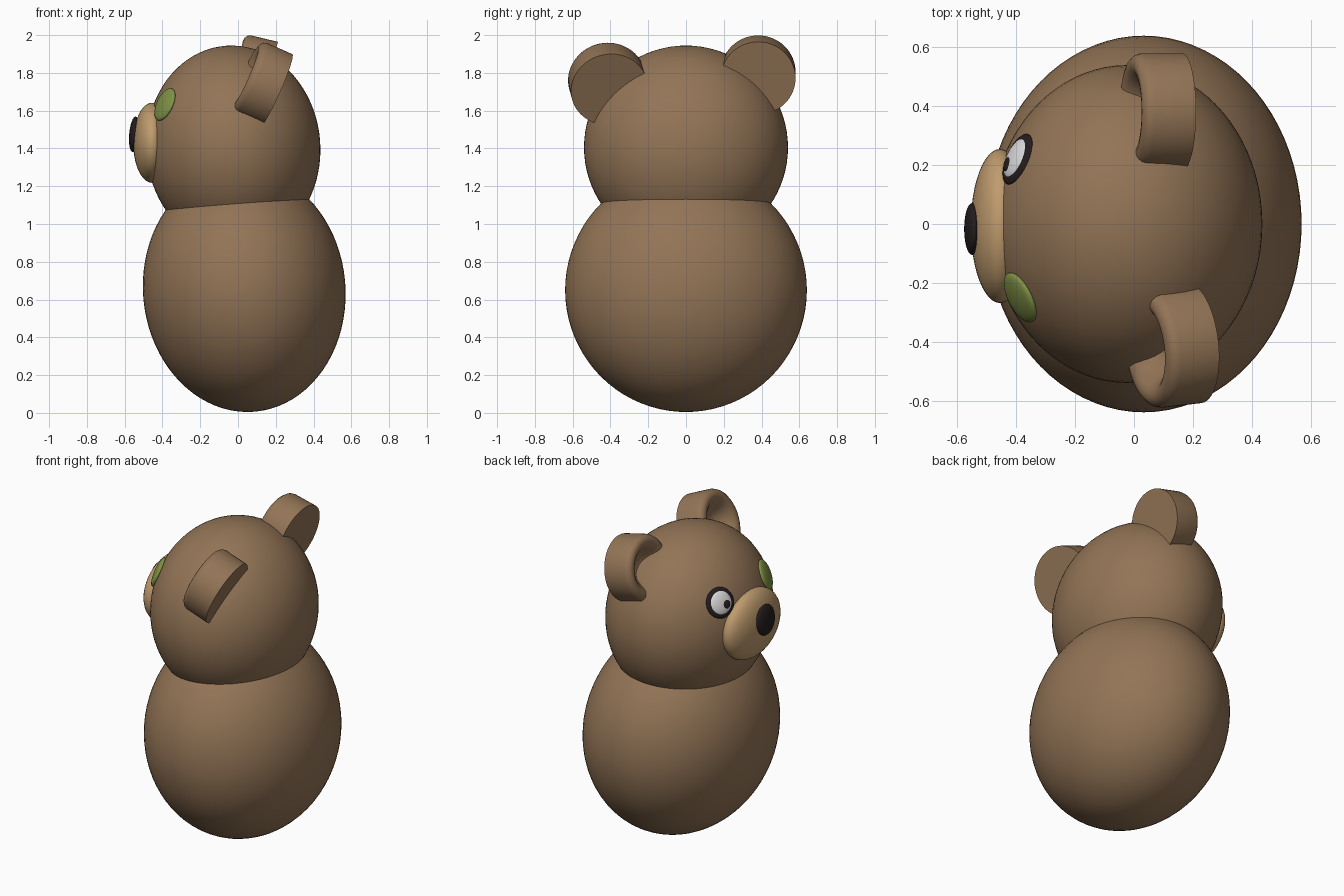
import bpy, bmesh, math
from mathutils import Vector, Matrix

if "Cube" in bpy.data.objects:
    bpy.data.objects.remove(bpy.data.objects["Cube"])


def mat(name, rgb):
    m = bpy.data.materials.new(name)
    m.diffuse_color = (*rgb, 1)
    m.use_nodes = True
    m.node_tree.nodes["Principled BSDF"].inputs["Base Color"].default_value = m.diffuse_color
    return m


BROWN = mat("brown fur", (0.29, 0.175, 0.093))
TAN = mat("tan muzzle", (0.52, 0.33, 0.155))
DARK = mat("dark", (0.018, 0.012, 0.013))
WHITE = mat("eye white", (0.72, 0.72, 0.72))
GREEN = mat("green button", (0.22, 0.29, 0.06))


def finish(name, bm, material, matrix, angle=180):
    bmesh.ops.recalc_face_normals(bm, faces=bm.faces)
    me = bpy.data.meshes.new(name)
    bm.to_mesh(me)
    bm.free()
    me.transform(matrix)
    me.materials.append(material)
    ob = bpy.data.objects.new(name, me)
    bpy.context.collection.objects.link(ob)
    bpy.context.view_layer.objects.active = ob
    bpy.ops.object.select_all(action='DESELECT')
    ob.select_set(True)
    bpy.ops.object.shade_smooth_by_angle(angle=math.radians(angle))
    return ob


def ellipsoid(name, centre, radii, material, rot=Matrix(), segs=48):
    bm = bmesh.new()
    bmesh.ops.create_uvsphere(bm, u_segments=segs, v_segments=segs // 2, radius=1)
    m = Matrix.Translation(centre) @ rot @ Matrix.Diagonal((*radii, 1))
    return finish(name, bm, material, m)


def facing(n):
    """Rotation taking +z to direction n."""
    return Vector(n).to_track_quat('Z', 'Y').to_matrix().to_4x4()


# Body and head
ellipsoid("body", (0.033, 0, 0.65), (0.536, 0.64, 0.646), BROWN,
          Matrix.Rotation(math.radians(-5), 4, 'Y'), 80)
HC, HR = Vector((-0.025, 0, 1.405)), Vector((0.461, 0.54, 0.54))
ellipsoid("head", HC, HR, BROWN, Matrix.Rotation(math.radians(-4), 4, 'Y'), 80)

# Muzzle and nose
ellipsoid("muzzle", (-0.455, -0.007, 1.43), (0.1, 0.262, 0.212), TAN)
ellipsoid("nose", (-0.55, -0.017, 1.475), (0.026, 0.088, 0.094), DARK,
          Matrix.Rotation(math.radians(5), 4, 'Y'))


# Eyes: a round eye on one side, a button on the other
def head_normal(p):
    return Vector([(p[i] - HC[i]) / HR[i] ** 2 for i in range(3)]).normalized()


button = Vector((-0.387, -0.25, 1.633))
ellipsoid("button_eye", button, (0.092, 0.092, 0.024), GREEN, facing(head_normal(button)))

eye = Vector((-0.395, 0.22, 1.633))
n = head_normal(eye)
rot = facing(n)
side = Vector((-n.y if n.y > 0 else n.y, -abs(n.x), 0)).normalized()
down = (Vector((0, 0, -1)) + n * n.z).normalized()
ellipsoid("eye_rim", eye, (0.092, 0.092, 0.02), DARK, rot)
ellipsoid("eye_white", eye + n * 0.004, (0.074, 0.074, 0.024), WHITE, rot)
ellipsoid("pupil", eye + n * 0.019 + side * 0.026 + down * 0.014,
          (0.028, 0.028, 0.012), DARK, rot)

# Ears: flat back, rounded rim, dished front (radius, height along front direction)
EAR = [(0, 0), (0.205, 0), (0.205, 0.145), (0.199, 0.163), (0.185, 0.176),
       (0.168, 0.181), (0.15, 0.178), (0.133, 0.167), (0.115, 0.147),
       (0.095, 0.12), (0.07, 0.095), (0.04, 0.078), (0, 0.072)]


def ear(name, back_centre, front_dir, scale):
    bm = bmesh.new()
    vs = [bm.verts.new((r, 0, z)) for r, z in EAR]
    es = [bm.edges.new(p) for p in zip(vs, vs[1:])]
    bmesh.ops.spin(bm, geom=vs + es, cent=(0, 0, 0), axis=(0, 0, 1),
                   angle=math.tau, steps=56)
    bmesh.ops.remove_doubles(bm, verts=bm.verts, dist=1e-4)
    m = Matrix.Translation(back_centre) @ facing(front_dir) @ Matrix.Diagonal((scale, scale, 1, 1))
    finish(name, bm, BROWN, m, 40)


ear("ear_low", (0.205, -0.405, 1.712), (-1, -0.12, 0.44), 1.0)
ear("ear_high", (0.165, 0.382, 1.772), (-1, 0, 0.24), 0.965)
